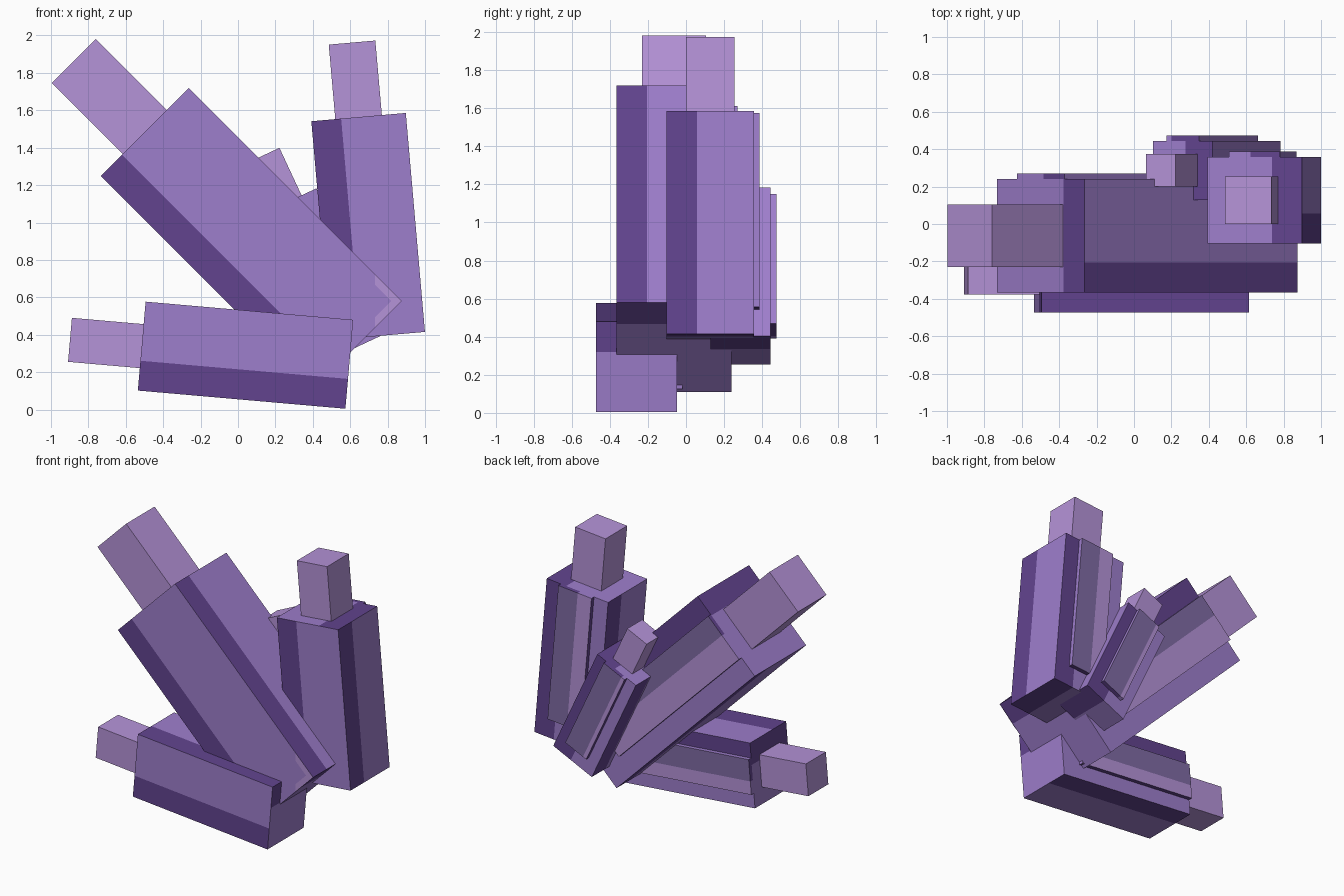
import bpy, bmesh
from math import radians
from mathutils import Vector

cube = bpy.data.objects.get("Cube")
if cube:
    bpy.data.objects.remove(cube)

STRIPE = 0.16


def linear(v):
    v /= 255
    return v / 12.92 if v <= 0.04045 else ((v + 0.055) / 1.055) ** 2.4


def material(name, *rgb):
    mat = bpy.data.materials.new(name)
    mat.use_nodes = True
    col = (*map(linear, rgb), 1)
    mat.diffuse_color = col
    bsdf = next(n for n in mat.node_tree.nodes if n.type == 'BSDF_PRINCIPLED')
    bsdf.inputs["Base Color"].default_value = col
    return mat


MATS = [material("medium purple", 158, 126, 204),
        material("dark purple", 98, 68, 143),
        material("light lilac", 181, 147, 216),
        material("dull purple", 128, 107, 164)]
MEDIUM, DARK, LIGHT, DULL = range(4)


def add_object(name, bm, place):
    mesh = bpy.data.meshes.new(name)
    bm.to_mesh(mesh)
    bm.free()
    for mat in MATS:
        mesh.materials.append(mat)
    ob = bpy.data.objects.new(name, mesh)
    bpy.context.collection.objects.link(ob)
    ob.location, ob.rotation_euler.y = place
    return ob


def box(lo, hi):
    bm = bmesh.new()
    bmesh.ops.create_cube(bm, size=1)
    lo, hi = Vector(lo), Vector(hi)
    for v in bm.verts:
        v.co = (lo + hi) / 2 + v.co * (hi - lo)
    return bm


def cut(bm, axis, value):
    normal = Vector((0, 0, 0))
    normal[axis] = 1
    bmesh.ops.bisect_plane(bm, geom=bm.verts[:] + bm.edges[:] + bm.faces[:],
                           plane_co=normal * value, plane_no=normal)


def paint_stripes(bm, half_w, front, back, back_colors=(MEDIUM, DARK)):
    """One dark band along the same hand side of every face."""
    for x in (STRIPE - half_w, half_w - STRIPE):
        cut(bm, 0, x)
    for y in (front + STRIPE, back - STRIPE):
        cut(bm, 1, y)
    bm.normal_update()
    for f in bm.faces:
        c, n = f.calc_center_median(), f.normal
        if n.y < -0.5:
            dark = c.x < STRIPE - half_w
        elif n.x > 0.5:
            dark = c.y < front + STRIPE
        elif n.x < -0.5:
            dark = c.y > back - STRIPE
        else:
            dark = c.x > half_w - STRIPE
        f.material_index = (back_colors if n.y > 0.5 else (MEDIUM, DARK))[dark]


def crystal(name, base, tilt, width, depth, length, tip_size, tip_length):
    place = (base, radians(tilt))
    w, d = width / 2, depth / 2

    # Main shaft
    bm = box((-w, -d, 0), (w, d, length))
    paint_stripes(bm, w, -d, d)
    add_object(name + "_shaft", bm, place)

    # Raised panel on the back, flush with the top
    pw = w - width * 0.23
    bm = box((-pw, d, length * 0.13), (pw, d + 0.03, length))
    paint_stripes(bm, pw, -d, d + 0.03, (LIGHT, DULL))
    add_object(name + "_back_panel", bm, place)

    # Narrow pale tip
    tx, ty = tip_size[0] / 2, tip_size[1] / 2
    bm = box((-tx, -ty, length - 0.05), (tx, ty, length + tip_length))
    for f in bm.faces:
        f.material_index = LIGHT
    add_object(name + "_tip", bm, place)
    return place


large = crystal("large_crystal", (0.64, -0.063, 0.345), -45,
                0.665, 0.605, 1.61, (0.333, 0.335), 0.537)
crystal("upright_crystal", (0.747, 0.127, 0.393), -5,
        0.507, 0.46, 1.175, (0.25, 0.255), 0.4)
crystal("low_crystal", (0.595, -0.26, 0.242), -85,
        0.477, 0.425, 1.114, (0.236, 0.235), 0.385)
crystal("small_crystal", (0.624, 0.287, 0.329), -25,
        0.35, 0.315, 0.86, (0.175, 0.175), 0.28)

# Pale corner mark on the front of the large crystal
bm = bmesh.new()
arm, t = 0.2, 0.04
outline = [(0, arm), (-t, arm - t), (-t, t), (t - arm, t), (-arm, 0), (0, 0)]
face = bm.faces.new([bm.verts.new((0.3325 + x, -0.3055, z)) for x, z in outline])
face.material_index = LIGHT
add_object("corner_mark", bm, large)
